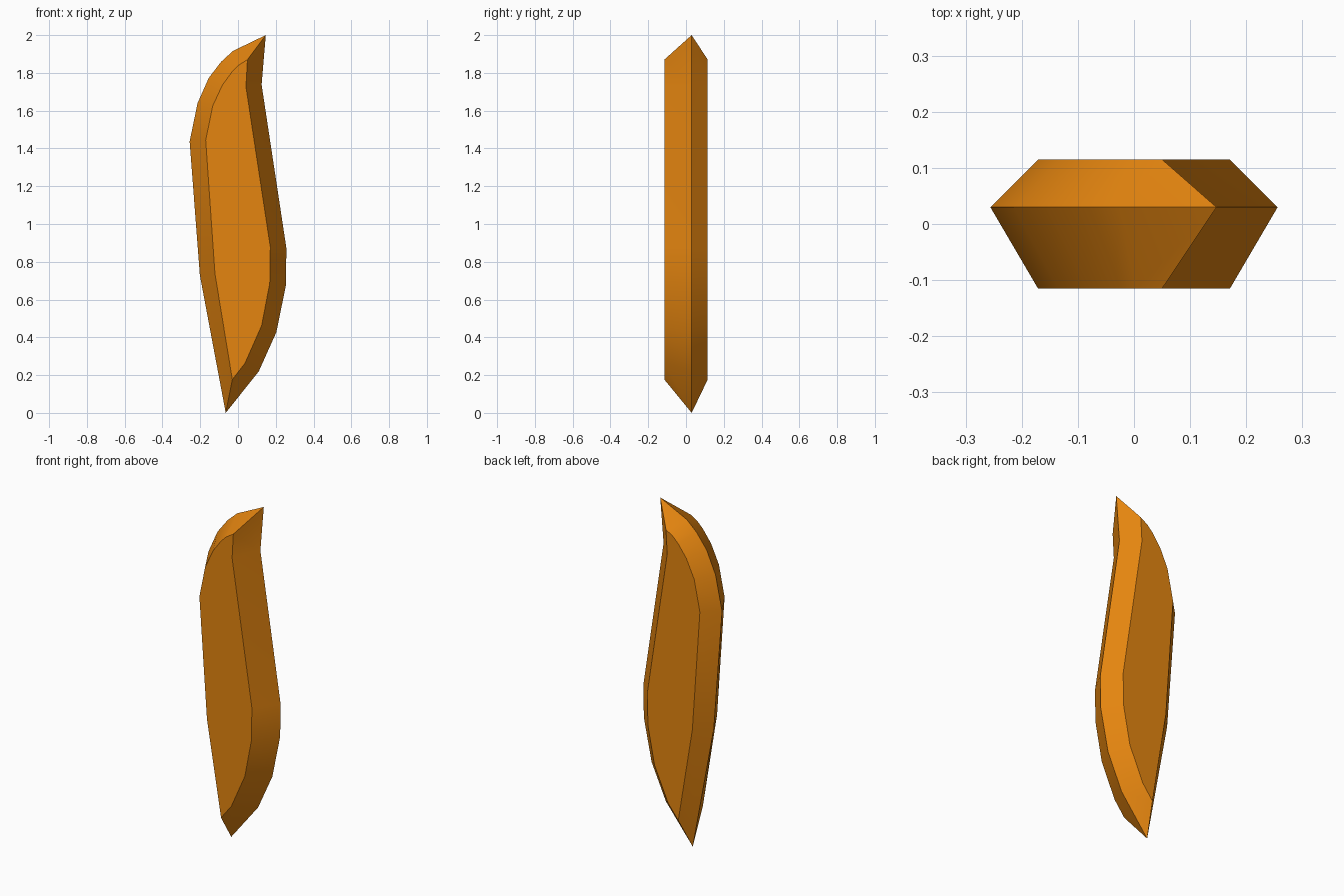
import bpy
import bmesh

if "Cube" in bpy.data.objects:
    bpy.data.objects.remove(bpy.data.objects["Cube"])

# Amber material
amber = bpy.data.materials.new("amber orange")
amber.diffuse_color = (0.78, 0.235, 0.005, 1)
amber.use_nodes = True
amber.node_tree.nodes["Principled BSDF"].inputs["Base Color"].default_value = amber.diffuse_color

# Silhouette of the widest edge (x, z), from the bottom tip up the left side
EDGE = [(-0.065, 0.0), (-0.202, 0.73), (-0.256, 1.437), (-0.214, 1.64),
        (-0.155, 1.773), (-0.09, 1.858), (-0.027, 1.916), (0.147, 2.0),
        (0.125, 1.737), (0.256, 0.873), (0.254, 0.677), (0.203, 0.427),
        (0.11, 0.22)]
# Matching inset outline of the flat front and back faces
FACE = [(-0.03, 0.177), (-0.122, 0.737), (-0.171, 1.443), (-0.134, 1.625),
        (-0.083, 1.735), (-0.032, 1.805), (0.005, 1.842), (0.05, 1.87),
        (0.042, 1.727), (0.171, 0.878), (0.168, 0.686), (0.125, 0.462),
        (0.037, 0.263)]

# Bevelled blade: three outline layers joined by sloping bands
bm = bmesh.new()
rings = [[bm.verts.new((x, y, z)) for x, z in outline]
         for outline, y in ((FACE, -0.115), (EDGE, 0.03), (FACE, 0.115))]
n = len(EDGE)
for a, b in zip(rings, rings[1:]):
    for i in range(n):
        j = (i + 1) % n
        bm.faces.new((a[i], a[j], b[j], b[i]))
bm.faces.new(rings[0])
bm.faces.new(rings[-1])
bmesh.ops.recalc_face_normals(bm, faces=bm.faces)

mesh = bpy.data.meshes.new("curved_blade")
bm.to_mesh(mesh)
bm.free()
mesh.materials.append(amber)
blade = bpy.data.objects.new("curved_blade", mesh)
bpy.context.collection.objects.link(blade)

# Smooth along the bands, sharp at the ridges
bpy.context.view_layer.objects.active = blade
blade.select_set(True)
bpy.ops.object.shade_smooth_by_angle(angle=0.55)
